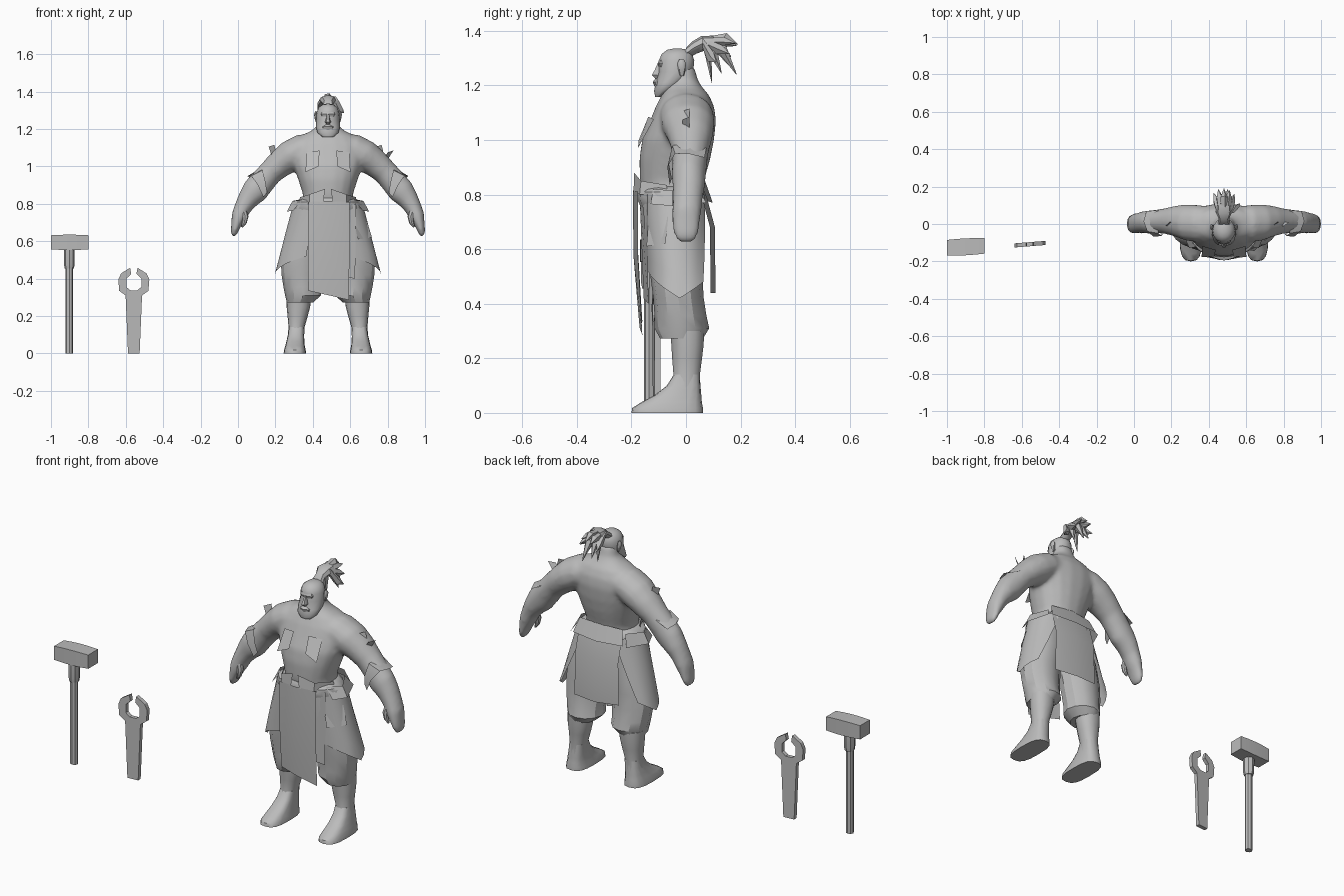
import bpy, bmesh, math
from mathutils import Vector as V

CX = 0.481  # figure's centre line
GREY = bpy.data.materials.new("plain_grey")
GREY.diffuse_color = (0.5, 0.5, 0.5, 1)


def finish(name, bm, angle=40):
    bmesh.ops.recalc_face_normals(bm, faces=bm.faces)
    me = bpy.data.meshes.new(name)
    bm.to_mesh(me)
    bm.free()
    me.materials.append(GREY)
    me.shade_smooth()
    me.set_sharp_from_angle(angle=math.radians(angle))
    ob = bpy.data.objects.new(name, me)
    bpy.context.collection.objects.link(ob)
    return ob


def add_loft(bm, secs, n=14, p=2.0):
    """Skin closed rings; each section is (centre, half axis a, half axis b)."""
    ph = math.pi / 4 if n == 4 else 0
    f = lambda t: math.copysign(abs(t) ** (2 / p), t)
    rings = []
    for c, a, b in secs:
        ang = [ph + 2 * math.pi * i / n for i in range(n)]
        rings.append([bm.verts.new(V(c) + V(a) * f(math.cos(t)) + V(b) * f(math.sin(t))) for t in ang])
    for r, s in zip(rings, rings[1:]):
        for i in range(n):
            bm.faces.new((r[i], r[(i + 1) % n], s[(i + 1) % n], s[i]))
    bm.faces.new(rings[0])
    bm.faces.new(rings[-1][::-1])


def loft(name, secs, n=14, p=2.0, angle=40):
    bm = bmesh.new()
    add_loft(bm, secs, n, p)
    return finish(name, bm, angle)


def flip(secs, s):
    """Move sections to the figure's left (s = 1) or right (s = -1) side."""
    m = lambda v: V((v[0] * s, v[1], v[2]))
    return [(m(c) + V((CX, 0, 0)), m(a), m(b)) for c, a, b in secs]


def both(name, secs, n=14, p=2.0, angle=40):
    for s, side in ((1, "left_"), (-1, "right_")):
        loft(side + name, flip(secs, s), n, p, angle)


def layers(rows):
    """Horizontal sections from (z, x centre, half width, y front, y back)."""
    return [((x, (f + k) / 2, z), (w, 0, 0), (0, (k - f) / 2, 0)) for z, x, w, f, k in rows]


def limb(rows):
    """Sections across a limb in the xz plane from (x, z, half width, y, half depth)."""
    out = []
    for i, (x, z, w, y, d) in enumerate(rows):
        p, q = rows[max(i - 1, 0)], rows[min(i + 1, len(rows) - 1)]
        t = V((q[0] - p[0], 0, q[1] - p[1])).normalized()
        out.append(((x, y, z), (-t.z * w, 0, t.x * w), (0, d, 0)))
    return out


def sheet(name, rows, mirror=False):
    """Open cloth or leather sheet from rows of points."""
    for s in ((1, -1) if mirror else (1,)):
        bm = bmesh.new()
        g = [[bm.verts.new((CX + s * x, y, z)) for x, y, z in r] for r in rows]
        for r, t in zip(g, g[1:]):
            for i in range(len(r) - 1):
                bm.faces.new((r[i], r[i + 1], t[i + 1], t[i]))
        finish(("left_" if s > 0 else "right_") + name if mirror else name, bm)


# torso, neck and arms blended into one skin
bm = bmesh.new()
add_loft(bm, layers([
    (.76, CX, .14, -.155, .055), (.85, CX, .134, -.17, .067), (.93, CX, .16, -.172, .09),
    (1.0, CX, .185, -.162, .104), (1.07, CX, .2, -.133, .111), (1.12, CX, .195, -.113, .105),
    (1.165, CX, .145, -.09, .085), (1.19, CX, .09, -.075, .062), (1.215, CX, .06, -.065, .046),
    (1.27, CX, .05, -.06, .03)]), 18, 2.2)
arm = limb([
    (.06, 1.095, .078, 0, .092), (.14, 1.087, .086, .003, .1), (.2, 1.055, .086, .008, .098),
    (.255, 1.015, .076, .015, .084), (.307, .968, .067, .016, .07), (.347, .922, .069, .014, .065),
    (.39, .87, .072, .01, .064), (.427, .825, .058, .01, .059), (.455, .78, .047, .006, .055),
    (.475, .735, .042, .002, .055), (.490, .69, .028, 0, .052), (.501, .65, .02, 0, .045),
    (.505, .627, .012, 0, .03)])
for s in (1, -1):
    add_loft(bm, flip(arm, s), 14)
body = finish("body_and_arms", bm)
blend = body.modifiers.new("blend", "REMESH")
blend.mode, blend.voxel_size, blend.use_smooth_shade = "VOXEL", .011, True
soft = body.modifiers.new("soften", "SMOOTH")
soft.factor, soft.iterations = .5, 8
both("thumb", limb([(.455, .77, .02, -.025, .02), (.442, .73, .017, -.034, .016),
                    (.447, .70, .013, -.036, .013), (.46, .675, .005, -.034, .005)]), 8)

# head with beard, nose, brow and ears
loft("head", layers([
    (1.158, CX, .03, -.113, -.085), (1.18, CX, .056, -.118, -.05), (1.21, CX, .064, -.112, 0),
    (1.25, CX, .063, -.1, .028), (1.29, CX, .06, -.102, .032), (1.315, CX, .05, -.09, .024),
    (1.33, CX, .03, -.07, .01), (1.335, CX, .01, -.045, -.02)]), 14)
loft("nose", layers([(1.225, CX, .01, -.115, -.08), (1.237, CX, .017, -.128, -.08),
                     (1.255, CX, .01, -.118, -.08), (1.28, CX, .008, -.105, -.08)]), 6)
loft("brow", layers([(1.268, CX, .036, -.1, -.06), (1.28, CX, .042, -.105, -.05),
                     (1.292, CX, .036, -.1, -.06)]), 10, 2.6)
loft("moustache", layers([(1.195, CX, .038, -.115, -.06), (1.212, CX, .035, -.122, -.06),
                          (1.225, CX, .015, -.112, -.06)]), 8)
both("ear", layers([(1.235, .06, .005, -.022, -.008), (1.255, .063, .008, -.028, -.002),
                    (1.28, .066, .009, -.032, .0), (1.295, .064, .003, -.025, -.008)]), 8)

# ponytail: bound root and a fan of broad tapering locks
loft("ponytail_root", [((CX, -.01, 1.31), (.034, 0, 0), (0, .012, .03)),
                       ((CX, .03, 1.338), (.028, 0, 0), (0, -.008, .022)),
                       ((CX, .065, 1.355), (.045, 0, 0), (0, -.008, .026)),
                       ((CX, .1, 1.352), (.04, 0, 0), (0, 0, .03))], 8)
bm = bmesh.new()
for x, y, z in ((0, .19, 1.35), (.03, .18, 1.355), (-.03, .185, 1.345), (.055, .16, 1.315), (-.055, .165, 1.305),
                (.02, .185, 1.24), (-.025, .17, 1.26), (.085, .11, 1.285), (-.01, .095, 1.21), (.04, .13, 1.245)):
    mid = V((CX + x * .7, .06 + (y - .06) * .6, 1.375 - abs(x) * .6 + (z - 1.35) * .3))
    w = V((.02, 0, 0))
    add_loft(bm, [((CX + x * .4, .06, 1.358), w, (0, 0, .018)), (mid, w * 1.1, (0, .012, .017)),
                  ((CX + x, y, z), w * .06, (0, .001, .001))], 5)
finish("ponytail_locks", bm, 25)

# forearm guard flaps and shoulder ties
sheet("forearm_guard", [[(.35, -.05, .98), (.335, -.064, .92), (.325, -.052, .86)],
                        [(.41, -.04, .95), (.375, -.068, .9), (.345, -.06, .835)]], True)
sheet("forearm_guard_top", [[(.35, -.05, .98), (.36, .015, .99), (.35, .075, .97)],
                            [(.41, -.04, .95), (.43, .015, .948), (.415, .068, .935)]], True)
for i, (x, z, tx, tz) in enumerate(((-.275, 1.02, -.302, 1.115), (.295, 1.02, .272, 1.115), (.295, 1.02, .335, 1.085))):
    sheet("shoulder_tie_%d" % i, [[(x - .014, -.012, z), (x + .014, .012, z)],
                                  [(tx - .015, -.012, tz - .01), (tx + .015, .012, tz)]])

# chest straps and belt flaps
sheet("chest_strap", [[(.045, -.138, 1.085), (.115, -.118, 1.075)], [(.05, -.173, 1.0), (.12, -.176, .97)]], True)
sheet("belt_flap", [[(.015, -.19, .88), (.1, -.165, .85), (.15, -.07, .835)],
                    [(.025, -.192, .81), (.1, -.17, .8), (.155, -.07, .8)]], True)

# belt around the hips with hanging flaps
loft("belt", layers([(.83, CX, .137, -.168, .066), (.81, CX, .175, -.178, .072),
                     (.775, CX, .19, -.175, .075), (.74, CX, .17, -.16, .06)]), 16, 2.2)
sheet("hip_flap", [[(.14, -.12, .82), (.19, -.05, .815), (.14, .04, .825)],
                   [(.185, -.13, .765), (.22, -.05, .758), (.17, .075, .77)]], True)
sheet("back_flap", [[(-.13, .05, .85), (0, .068, .855), (.13, .05, .85)],
                    [(-.15, .08, .775), (0, .098, .77), (.15, .08, .775)]])

# skirt side panels, flaring to a low outer point and parting at the back
rows = []
for k in range(6):
    t, row = k / 5, []
    for i in range(9):
        a = math.radians(-74 + (144 - 28 * t) * i / 8)
        low = .42 + .1 * abs(i - 5) / 5
        row.append(((.185 + .1 * t) * math.cos(a) ** .7, -.045 + .025 * t + (.12 + .005 * t) * math.sin(a), .8 + (low - .8) * t))
    rows.append(row)
sheet("skirt_side", rows, True)

# front apron, under layer, back panel and pouch flap
sheet("front_apron", [[(-.105, -.175, .81), (0, -.195, .815), (.115, -.175, .81)],
                      [(-.107, -.175, .58), (0, -.192, .57), (.115, -.175, .56)],
                      [(-.105, -.16, .335), (0, -.17, .312), (.112, -.16, .285)]])
sheet("apron_under_layer", [[(0, -.17, .8), (.15, -.14, .8)], [(0, -.155, .42), (.145, -.138, .4)]])
sheet("back_panel", [[(-.13, .05, .82), (0, .068, .82), (.13, .05, .82)],
                     [(-.13, .088, .68), (0, .106, .68), (.13, .088, .68)],
                     [(-.135, .09, .45), (0, .108, .44), (.135, .09, .44)]])
sheet("pouch_flap", [[(.135, -.135, .73), (.205, -.065, .72)], [(.16, -.145, .61), (.235, -.075, .62)]])

# baggy trousers gathered below the knee
both("trouser_leg", layers([
    (.76, .085, .085, -.14, .05), (.62, .115, .115, -.14, .06), (.5, .135, .117, -.13, .06),
    (.42, .139, .109, -.12, .065), (.355, .138, .1, -.115, .075), (.31, .133, .096, -.115, .085),
    (.272, .15, .07, -.095, .062)]), 12, angle=30)

# shins and broad flat-soled shoes
both("shoe", layers([
    (0, .177, .06, -.2, .062), (.018, .177, .058, -.197, .062), (.04, .176, .052, -.162, .058),
    (.065, .174, .048, -.115, .056), (.1, .171, .043, -.07, .053), (.14, .168, .041, -.045, .05)]), 16, 2.9)
both("shin", layers([
    (.08, .172, .044, -.06, .054), (.14, .168, .043, -.047, .052), (.2, .162, .054, -.052, .06),
    (.25, .158, .063, -.055, .066), (.3, .156, .066, -.06, .068)]), 14, 2.2)

# sledge hammer
loft("hammer_head", [((x, -.122 + (x + .9) * .05, .594), (0, h, 0), (0, 0, h - .004)) for x, h in
                     ((-1, .042), (-.95, .0445), (-.9, .0455), (-.85, .0445), (-.8, .042))], 4, 100, 30)
loft("hammer_collar", layers([(.455, -.902, .025, -.16, -.108), (.475, -.902, .028, -.164, -.104),
                              (.56, -.902, .029, -.165, -.103)]), 8)
loft("hammer_handle", layers([(0, -.902, .021, -.154, -.116), (.47, -.902, .021, -.154, -.116)]), 8)

# open wrench: left half profile, mirrored and thickened
half = [(.031, 0), (.044, .31), (.078, .335), (.083, .395), (.068, .428), (.02, .458),
        (.014, .425), (.04, .4), (.04, .355), (.018, .337)]
outline = [(-x, z) for x, z in half] + [(x, z) for x, z in half[::-1]]
bm = bmesh.new()
place = lambda x, z: (-.557 + x, -.108 + x * .08 - .011, z)
face = bm.faces.new([bm.verts.new(place(x, z)) for x, z in outline])
new = bmesh.ops.extrude_face_region(bm, geom=[face])["geom"]
bmesh.ops.translate(bm, vec=(0, .022, 0), verts=[v for v in new if isinstance(v, bmesh.types.BMVert)])
bmesh.ops.triangulate(bm, faces=[f for f in bm.faces if len(f.verts) > 4])
finish("wrench", bm, 30)
